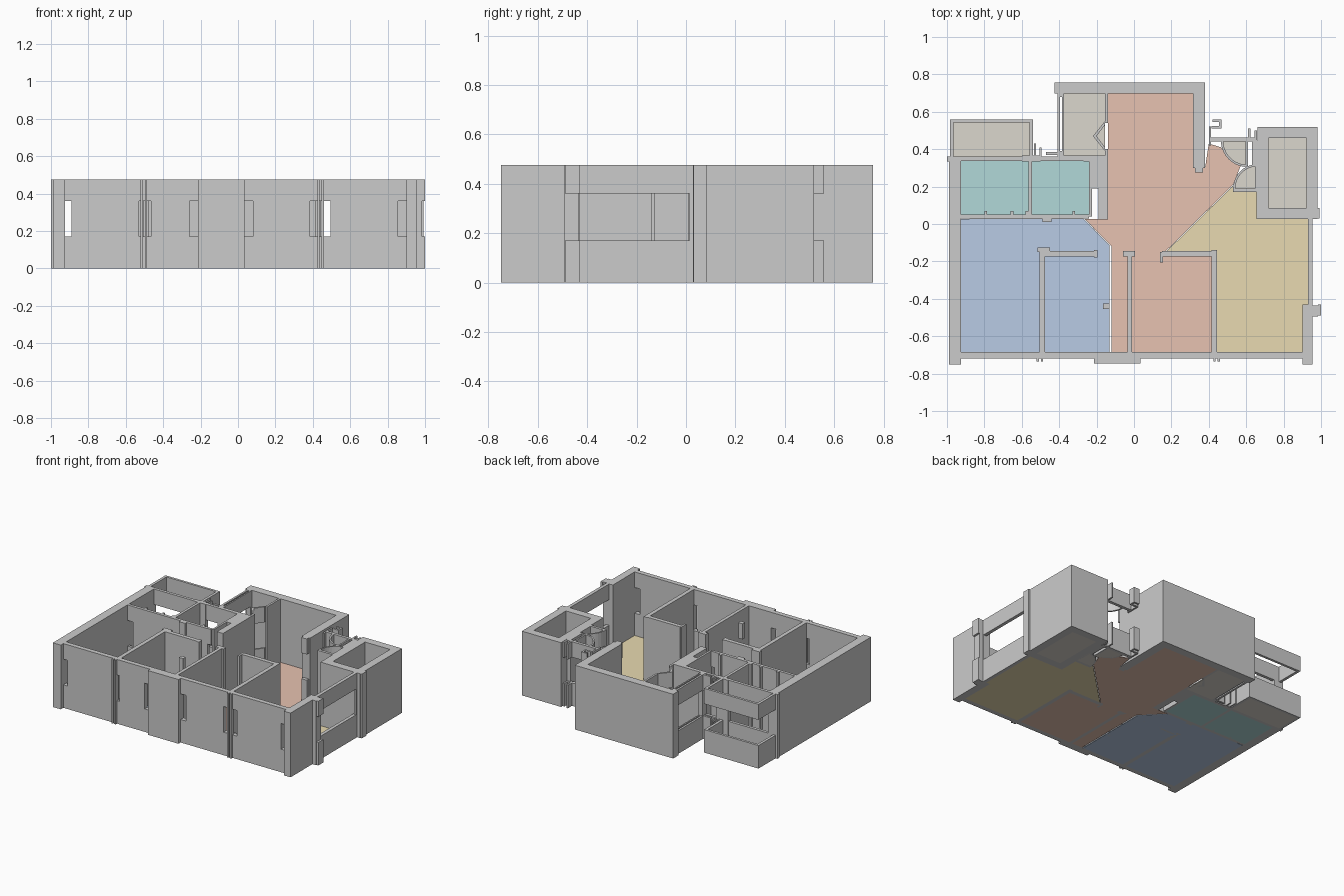
import bpy, bmesh, math

H, SILL, HEAD = 0.475, 0.17, 0.36
FULL = [(0, H)]
OPEN = [(0, SILL), (HEAD, H)]      # sill and lintel around a window band


def prism(bm, pts, z0, z1):
    lo = [bm.verts.new((x, y, z0)) for x, y in pts]
    hi = [bm.verts.new((x, y, z1)) for x, y in pts]
    bm.faces.new(lo[::-1])
    bm.faces.new(hi)
    n = len(pts)
    for i in range(n):
        j = (i + 1) % n
        bm.faces.new((lo[i], lo[j], hi[j], hi[i]))


def part(name, outlines, spans, mat=None):
    bm = bmesh.new()
    for pts in outlines:
        for z0, z1 in spans:
            prism(bm, pts, z0, z1)
    bmesh.ops.recalc_face_normals(bm, faces=bm.faces)
    me = bpy.data.meshes.new(name)
    bm.to_mesh(me)
    bm.free()
    ob = bpy.data.objects.new(name, me)
    bpy.context.collection.objects.link(ob)
    if mat:
        me.materials.append(mat)


def rect(x0, x1, y0, y1):
    return [(x0, y0), (x1, y0), (x1, y1), (x0, y1)]


def walls(name, rects, spans=FULL):
    part(name, [rect(*r) for r in rects], spans)


def arc(cx, cy, r, a0, a1, t=0.012, n=10):
    angs = [math.radians(a0 + (a1 - a0) * i / n) for i in range(n + 1)]
    ring = lambda q: [(cx + q * math.cos(a), cy + q * math.sin(a)) for a in angs]
    return ring(r) + ring(r - t)[::-1]


def frame(x0, x1, y0, y1, t):
    return [(x0, x0 + t, y0, y1), (x1 - t, x1, y0, y1),
            (x0 + t, x1 - t, y0, y0 + t), (x0 + t, x1 - t, y1 - t, y1)]


def floor(name, color, outlines):
    m = bpy.data.materials.new(name + "_color")
    m.diffuse_color = (*color, 1)
    part(name, outlines, [(0.0, 0.005)], m)


# Front wall: solid panels alternating with narrow window slots
fy0, fy1 = -0.72, -0.685
slots = [(-0.925, -0.89), (-0.53, -0.465), (-0.26, -0.215),
         (0.035, 0.08), (0.385, 0.495), (0.855, 0.9)]
walls("front_wall_panel", [(a[1], b[0], fy0, fy1) for a, b in zip(slots, slots[1:])])
walls("front_window_sill_and_lintel", [(a, b, fy0, fy1) for a, b in slots], OPEN)
walls("front_pier", [(-0.99, -0.925, -0.75, -0.68), (-0.215, 0.035, -0.745, -0.72),
                     (0.9, 0.955, -0.75, -0.43)])
walls("front_small_post", [(x + d, x + d + 0.012, -0.735, -0.70)
                           for x in (-0.52, 0.425) for d in (0, 0.022)])

# Left and right outer walls
walls("left_wall", [(-0.99, -0.925, -0.68, 0.335), (-1.0, -0.925, 0.335, 0.36)])
walls("right_pillar", [(0.955, 0.985, -0.495, -0.435)])
walls("right_pillar_edge", [(0.985, 1.0, -0.49, -0.43)], OPEN)
walls("right_window_sill_and_lintel", [(0.93, 0.955, -0.43, 0.03)], OPEN)

# Right service shaft
walls("right_shaft_wall", frame(0.66, 0.98, 0.028, 0.518, 0.058)
      + [(0.98, 0.992, 0.03, 0.085), (0.94, 0.955, 0.015, 0.03)])

# Rear left balcony with open band
walls("balcony_wall", [(-0.985, -0.965, 0.36, 0.56), (-0.56, -0.54, 0.36, 0.56),
                       (-0.965, -0.56, 0.542, 0.56)], OPEN)

# Rear hall walls
walls("rear_hall_wall", [(-0.425, 0.38, 0.697, 0.757), (0.315, 0.38, 0.30, 0.697),
                         (-0.155, -0.14, 0.54, 0.697), (-0.155, -0.14, 0.36, 0.40)])
walls("rear_hall_wall_end", [(0.325, 0.37, 0.275, 0.30)], OPEN)
walls("rear_room_west_post", [(-0.41, -0.375, 0.36, 0.39), (-0.41, -0.375, 0.68, 0.697)])
walls("rear_room_west_window", [(-0.41, -0.395, 0.39, 0.68), (-0.385, -0.375, 0.39, 0.68)], OPEN)
walls("rear_room_south_wall", [(-0.41, -0.14, 0.345, 0.365)])
part("folding_door", [[(-0.155, 0.55), (-0.22, 0.47), (-0.155, 0.39),
                       (-0.155, 0.41), (-0.20, 0.47), (-0.155, 0.53)]], OPEN)

# Bathrooms
walls("bathroom_wall", [(-0.88, -0.27, 0.028, 0.05), (-0.565, -0.545, 0.05, 0.335),
                        (-0.19, -0.14, 0.025, 0.36), (-0.24, -0.19, 0.19, 0.36),
                        (-0.24, -0.225, 0.04, 0.19),
                        (-0.60, -0.50, 0.335, 0.365), (-0.27, -0.24, 0.335, 0.36)])
walls("bathroom_window_and_door_band", [(-0.925, -0.60, 0.338, 0.36), (-0.50, -0.27, 0.338, 0.36),
                                        (-0.925, -0.88, 0.03, 0.05), (-0.27, -0.24, 0.03, 0.05)], OPEN)
walls("bathroom_door_jamb", [(x, x + 0.015, 0.05, 0.07) for x in (-0.80, -0.66, -0.58, -0.33)]
      + [(-0.49, -0.44, 0.01, 0.028)])
walls("balcony_drain_post", [(-0.535, -0.525, 0.36, 0.43), (-0.505, -0.495, 0.36, 0.41),
                             (-0.47, -0.41, 0.37, 0.385)], OPEN)

# Bedroom partitions, mirrored L shapes and a centre divider
walls("bedroom_partition", [(-0.505, -0.475, -0.685, -0.14), (-0.475, -0.21, -0.175, -0.145),
                            (0.415, 0.445, -0.685, -0.14), (0.15, 0.415, -0.175, -0.145),
                            (-0.035, -0.01, -0.685, -0.175)])
walls("partition_end_cap", [(-0.215, -0.195, -0.18, -0.14), (0.14, 0.155, -0.205, -0.15),
                            (-0.06, 0.005, -0.175, -0.145), (-0.515, -0.45, -0.15, -0.125)])
walls("passage_post", [(-0.165, -0.13, -0.455, -0.425)], OPEN)

# Entry lobby: walls and curved door swings
walls("entry_wall", [(0.63, 0.66, 0.31, 0.45), (0.53, 0.66, 0.17, 0.19),
                     (0.655, 0.67, 0.028, 0.19)])
walls("entry_band", [(0.40, 0.65, 0.44, 0.462), (0.40, 0.412, 0.42, 0.52),
                     (0.415, 0.46, 0.51, 0.525), (0.42, 0.46, 0.545, 0.558),
                     (0.455, 0.467, 0.51, 0.558), (0.61, 0.622, 0.44, 0.51),
                     (0.645, 0.657, 0.44, 0.50)], OPEN)
part("door_swing", [arc(0.605, 0.445, 0.14, 180, 270), arc(0.66, 0.19, 0.13, 90, 180)], OPEN)
walls("door_leaf", [(0.597, 0.609, 0.31, 0.44), (0.648, 0.66, 0.19, 0.31)], OPEN)

# Floors
floor("bedroom_floor", (0.48, 0.60, 0.78),
      [[(-0.925, 0.028), (-0.925, -0.685), (-0.13, -0.685), (-0.13, -0.115), (-0.27, 0.028)]])
floor("hall_floor", (0.80, 0.54, 0.44),
      [[(-0.14, 0.697), (-0.14, 0.028), (-0.265, 0.028), (-0.12, -0.12), (-0.12, -0.685),
        (0.415, -0.685), (0.415, -0.16), (0.155, -0.16), (0.53, 0.21), (0.57, 0.31),
        (0.50, 0.36), (0.465, 0.41), (0.40, 0.43), (0.38, 0.30), (0.315, 0.30), (0.315, 0.697)]])
floor("living_floor", (0.81, 0.70, 0.44),
      [[(0.17, -0.15), (0.445, -0.15), (0.445, -0.685), (0.9, -0.685), (0.9, -0.43),
        (0.93, -0.43), (0.93, 0.028), (0.655, 0.028), (0.655, 0.17), (0.53, 0.17), (0.53, 0.205)]])
floor("bathroom_floor", (0.44, 0.69, 0.69),
      [rect(-0.925, -0.565, 0.05, 0.338), rect(-0.545, -0.24, 0.05, 0.338)])
wedge = lambda cx, cy, r, a: arc(cx, cy, r, a, a + 90, r * 0.98)
floor("service_floor", (0.71, 0.68, 0.61),
      [rect(-0.965, -0.56, 0.36, 0.542), rect(-0.375, -0.155, 0.365, 0.697),
       rect(0.718, 0.922, 0.086, 0.46), wedge(0.605, 0.445, 0.135, 180), wedge(0.66, 0.19, 0.125, 90)])
